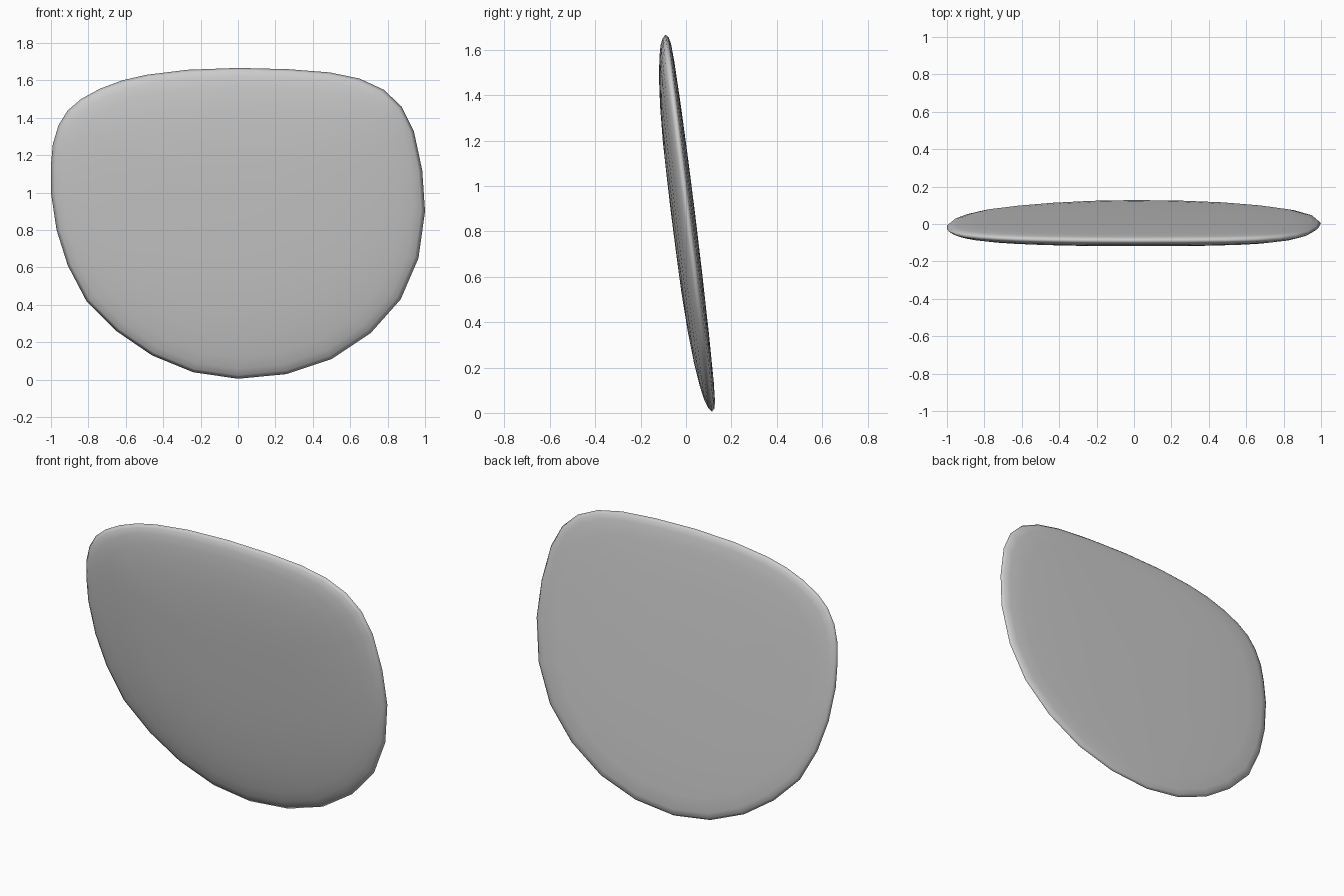
import bpy, bmesh

# Outline of the lens seen from the front (x, z)
outline = [(0, 0.005), (0.26, 0.03), (0.50, 0.11), (0.71, 0.25), (0.87, 0.43),
           (0.965, 0.65), (1.0, 0.90), (0.985, 1.12), (0.94, 1.33), (0.875, 1.46),
           (0.78, 1.55), (0.65, 1.61), (0.49, 1.643), (0.27, 1.66), (0, 1.667),
           (-0.27, 1.657), (-0.49, 1.63), (-0.62, 1.60), (-0.74, 1.555),
           (-0.84, 1.50), (-0.91, 1.44), (-0.96, 1.36), (-0.99, 1.26), (-1.0, 1.15),
           (-1.0, 1.0), (-0.97, 0.80), (-0.91, 0.61), (-0.81, 0.42), (-0.65, 0.26),
           (-0.46, 0.13), (-0.24, 0.04)]

# Cross-section from front centre to back centre: (outline scale, depth)
section = [(0.2, -0.072), (0.4, -0.070), (0.6, -0.063), (0.75, -0.053),
           (0.87, -0.040), (0.94, -0.028), (0.98, -0.015), (1.0, 0.0),
           (0.985, 0.012), (0.95, 0.019), (0.85, 0.024), (0.6, 0.029), (0.3, 0.032)]
CZ = 0.88


def place(x, z, depth):
    # The lens leans back along a straight rim plane
    return (x, 0.115 - 0.123 * z + depth, z)


bm = bmesh.new()
rings = [[bm.verts.new(place(x * s, CZ + (z - CZ) * s, d)) for x, z in outline]
         for s, d in section]
n = len(outline)
for a, b in zip(rings, rings[1:]):
    for i in range(n):
        j = (i + 1) % n
        bm.faces.new((a[i], a[j], b[j], b[i]))

# Close the front and back centres with fans
for ring, d in ((rings[0], -0.073), (rings[-1], 0.033)):
    c = bm.verts.new(place(0, CZ, d))
    for i in range(n):
        bm.faces.new((c, ring[i], ring[(i + 1) % n]))
bmesh.ops.recalc_face_normals(bm, faces=bm.faces)
for f in bm.faces:
    f.smooth = True

mesh = bpy.data.meshes.new("lens")
bm.to_mesh(mesh)
bm.free()
lens = bpy.data.objects.new("lens", mesh)
bpy.context.collection.objects.link(lens)
